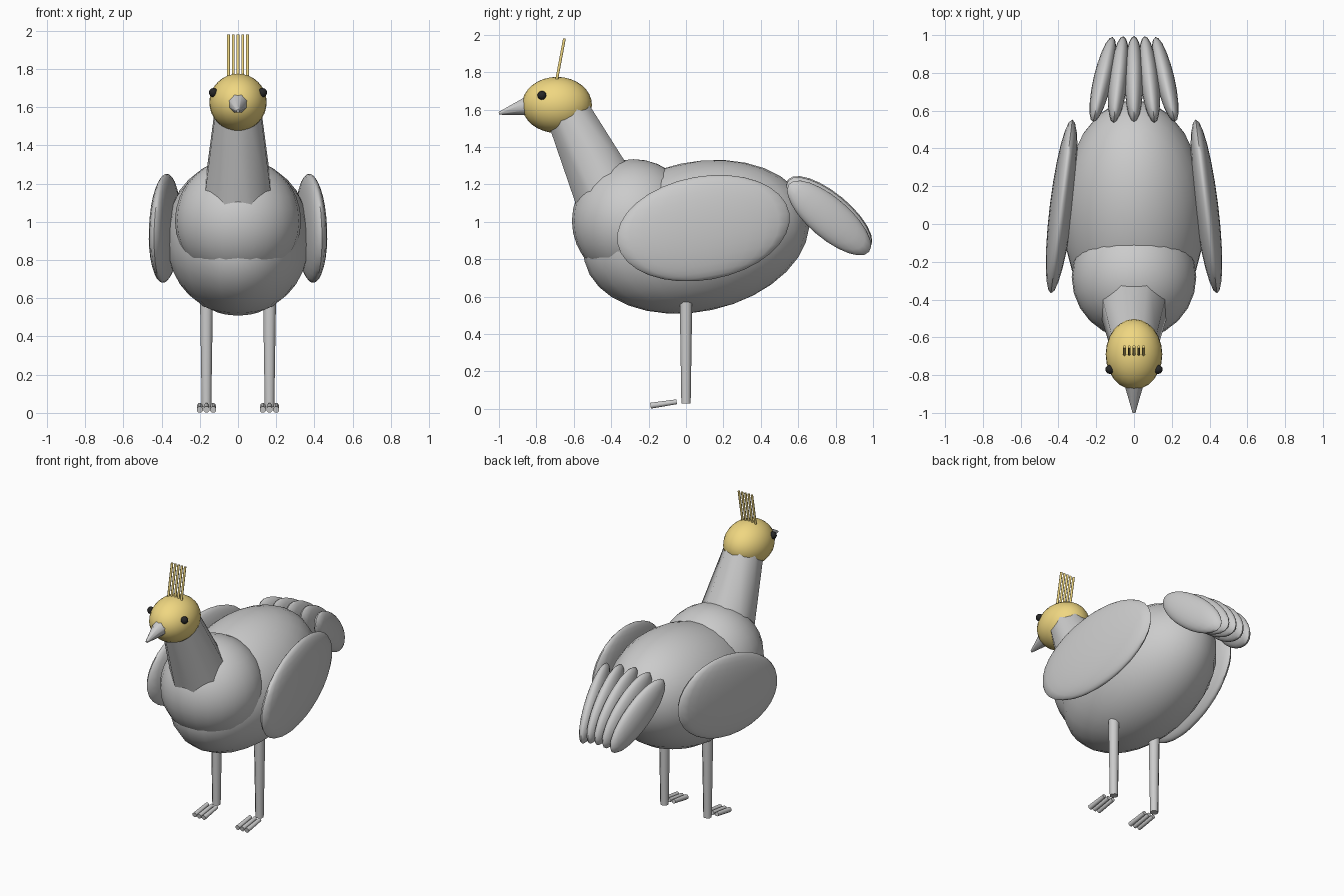
import bpy, bmesh
from math import radians, pi
from mathutils import Vector, Matrix, Euler

if "Cube" in bpy.data.objects:
    bpy.data.objects.remove(bpy.data.objects["Cube"])


def material(name, color):
    m = bpy.data.materials.new(name)
    m.diffuse_color = color
    m.use_nodes = True
    m.node_tree.nodes["Principled BSDF"].inputs["Base Color"].default_value = m.diffuse_color
    return m


YELLOW = material("yellow", (0.87, 0.68, 0.22, 1))
BLACK = material("black", (0.02, 0.02, 0.02, 1))


def finish(name, bm, mat, angle):
    me = bpy.data.meshes.new(name)
    bm.to_mesh(me)
    bm.free()
    ob = bpy.data.objects.new(name, me)
    bpy.context.collection.objects.link(ob)
    if mat:
        me.materials.append(mat)
    bpy.ops.object.select_all(action='DESELECT')
    ob.select_set(True)
    bpy.context.view_layer.objects.active = ob
    bpy.ops.object.shade_smooth_by_angle(angle=radians(angle))
    return ob


def ellipsoid(name, center, radii, tilt=0, yaw=0, mat=None, seg=24, rings=16):
    """Stretched sphere, tilted about x and then turned about z (degrees)."""
    bm = bmesh.new()
    bmesh.ops.create_uvsphere(bm, u_segments=seg, v_segments=rings, radius=1)
    rot = Euler((radians(tilt), 0, radians(yaw))).to_matrix().to_4x4()
    bm.transform(Matrix.Translation(center) @ rot @ Matrix.Diagonal((*radii, 1)))
    return finish(name, bm, mat, 50)


def rod(name, a, b, ra, rb, sides=8, mat=None):
    """Tapered cylinder from point a to point b."""
    a, b = Vector(a), Vector(b)
    d = b - a
    bm = bmesh.new()
    bmesh.ops.create_cone(bm, cap_ends=True, segments=sides,
                          radius1=ra, radius2=rb, depth=d.length)
    rot = d.to_track_quat('Z', 'Y').to_matrix().to_4x4()
    bm.transform(Matrix.Translation((a + b) / 2) @ rot @ Matrix.Rotation(pi / sides, 4, 'Z'))
    return finish(name, bm, mat, 50)


# Body, chest and neck
ellipsoid("body", (0, 0.055, 0.92), (0.38, 0.612, 0.40), tilt=12)
ellipsoid("chest", (0, -0.28, 1.005), (0.33, 0.33, 0.33))
rod("neck", (0, -0.39, 1.08), (0, -0.639, 1.60), 0.20, 0.127)

# Head with beak
ellipsoid("head", (0, -0.69, 1.625), (0.15, 0.187, 0.15), mat=YELLOW)
rod("beak", (0, -0.855, 1.617), (0, -1.0, 1.58), 0.052, 0.008)

# Crest of thin upright feathers
for i in range(-2, 3):
    rod(f"crest_feather_{i + 3}", (0.025 * i, -0.695, 1.74), (0.025 * i, -0.65, 1.98),
        0.008, 0.008, mat=YELLOW)

# Tail fan
for i in range(-2, 3):
    ellipsoid(f"tail_feather_{i + 3}", (0.0825 * i, 0.765, 1.045 - 0.006 * i * i),
              (0.05, 0.285, 0.11), tilt=-39.5, yaw=6.5 * i, seg=20, rings=12)

# Paired parts: eyes, wings, legs, toes
for side, s in (("right", 1), ("left", -1)):
    ellipsoid(f"{side}_eye", (s * 0.128, -0.77, 1.676), (0.024,) * 3,
              mat=BLACK, seg=12, rings=8)
    ellipsoid(f"{side}_wing", (s * 0.383, 0.093, 0.966), (0.063, 0.47, 0.277),
              tilt=10, yaw=s * 7)
    rod(f"{side}_leg", (s * 0.165, 0, 0.03), (s * 0.165, 0, 0.62), 0.027, 0.037)
    for k in (-1, 0, 1):
        x = s * 0.165 + 0.035 * k
        rod(f"{side}_toe_{k + 2}", (x, -0.05, 0.038), (x, -0.19, 0.017), 0.014, 0.017)
